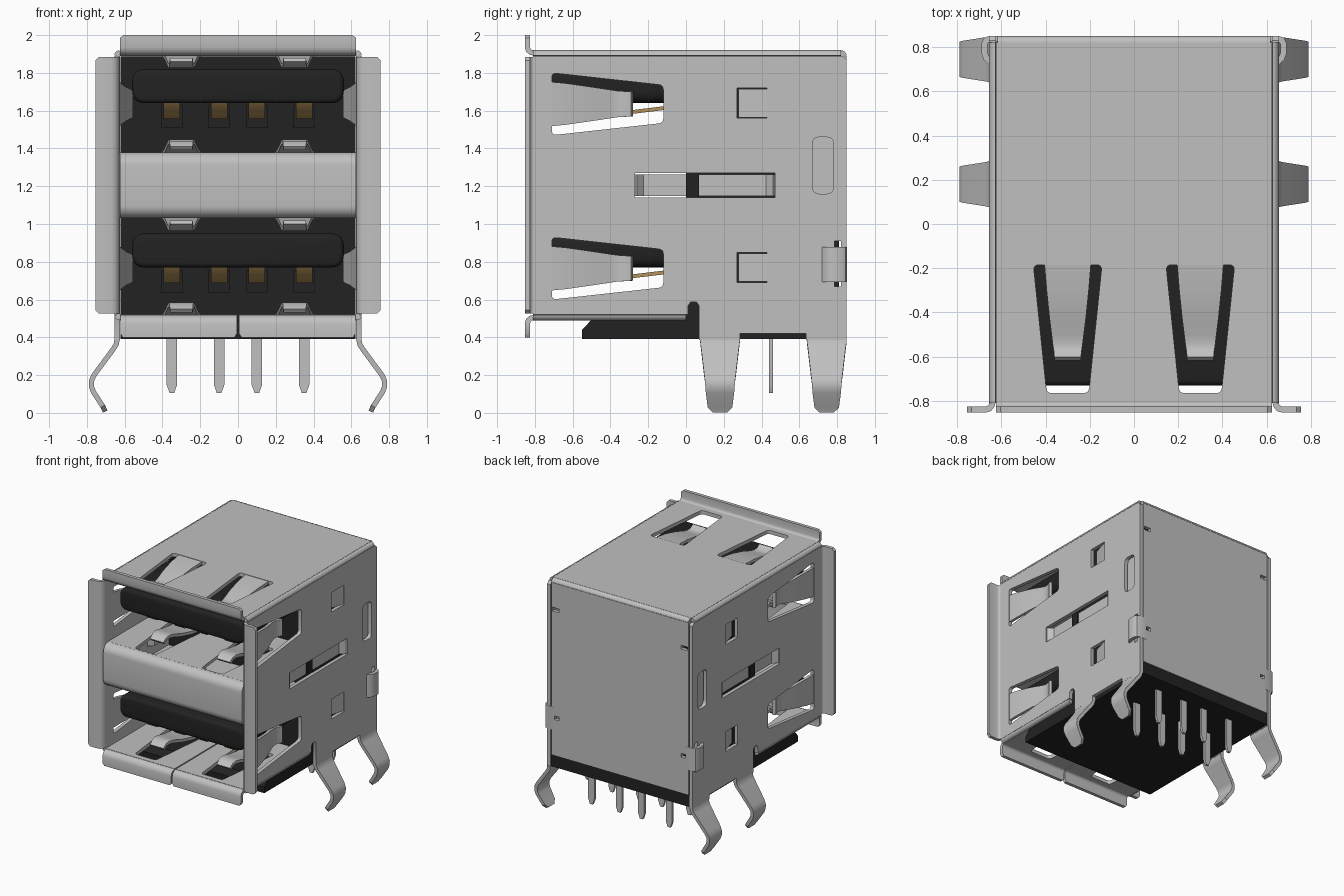
import bpy, bmesh, math
from mathutils import Matrix, Vector

if "Cube" in bpy.data.objects:
    bpy.data.objects.remove(bpy.data.objects["Cube"])


def material(name, rgb):
    m = bpy.data.materials.new(name)
    m.diffuse_color = (*rgb, 1)
    m.use_nodes = True
    m.node_tree.nodes["Principled BSDF"].inputs["Base Color"].default_value = m.diffuse_color
    return m


METAL = material("shell_metal", (0.53, 0.53, 0.53))
BLACK = material("black_plastic", (0.016, 0.016, 0.016))
GOLD = material("contact_gold", (0.45, 0.29, 0.10))

# local (u, v, w) axes of a plate lying across each world axis
AXES = {'X': [(0, 0, 1), (1, 0, 0), (0, 1, 0)],
        'Y': [(1, 0, 0), (0, 0, -1), (0, 1, 0)],
        'Z': [(1, 0, 0), (0, 1, 0), (0, 0, 1)]}


def finish(ob, name, mat):
    """Bake curve or modifiers to a clean mesh object."""
    dg = bpy.context.evaluated_depsgraph_get()
    me = bpy.data.meshes.new_from_object(ob.evaluated_get(dg))
    me.transform(ob.matrix_world)
    bpy.data.objects.remove(ob)
    bm = bmesh.new()
    bm.from_mesh(me)
    bmesh.ops.remove_doubles(bm, verts=bm.verts, dist=0.0002)
    bmesh.ops.recalc_face_normals(bm, faces=bm.faces)
    bm.to_mesh(me)
    bm.free()
    me.materials.clear()
    me.materials.append(mat)
    new = bpy.data.objects.new(name, me)
    bpy.context.collection.objects.link(new)
    bpy.ops.object.select_all(action='DESELECT')
    new.select_set(True)
    bpy.context.view_layer.objects.active = new
    bpy.ops.object.shade_smooth_by_angle(angle=math.radians(35))
    return new


def rounded(pts, r, n=4):
    """Round every corner of a polygon."""
    out = []
    pts = [Vector(p) for p in pts]
    for i, p in enumerate(pts):
        a, b = pts[i - 1] - p, pts[(i + 1) % len(pts)] - p
        a = p + a.normalized() * min(r, a.length * 0.48)
        b = p + b.normalized() * min(r, b.length * 0.48)
        for k in range(n + 1):
            t = k / n
            out.append(a * (1 - t) ** 2 + p * 2 * t * (1 - t) + b * t * t)
    return out


def rect(u0, u1, v0, v1):
    return [(u0, v0), (u1, v0), (u1, v1), (u0, v1)]


def plate(name, axis, at, thick, mat, outline, holes=(), bevel=0.0):
    """Flat sheet with holes, centred at a position along an axis."""
    cu = bpy.data.curves.new(name, 'CURVE')
    cu.dimensions, cu.fill_mode = '2D', 'BOTH'
    cu.extrude = thick / 2 - bevel
    cu.bevel_depth, cu.bevel_resolution = bevel, 2
    for loop in [outline, *holes]:
        s = cu.splines.new('POLY')
        s.points.add(len(loop) - 1)
        for q, p in zip(s.points, loop):
            q.co = (p[0], p[1], 0, 1)
        s.use_cyclic_u = True
    ob = bpy.data.objects.new(name, cu)
    bpy.context.collection.objects.link(ob)
    rot = Matrix(AXES[axis]).to_4x4()
    ob.matrix_world = Matrix.Translation(Vector([at * (a == axis) for a in 'XYZ'])) @ rot
    bpy.context.view_layer.update()
    return finish(ob, name, mat)


def ribbon(name, pts, widths, wdir, mat=METAL, thick=0.027):
    """Bent strip following points, with a width at each point."""
    if not isinstance(widths, (list, tuple)):
        widths = [widths] * len(pts)
    bm, d = bmesh.new(), Vector(wdir)
    rows = [[bm.verts.new(Vector(p) + d * w * s) for s in (-0.5, 0.5)]
            for p, w in zip(pts, widths)]
    for a, b in zip(rows, rows[1:]):
        bm.faces.new((a[0], a[1], b[1], b[0]))
    me = bpy.data.meshes.new(name)
    bm.to_mesh(me)
    bm.free()
    ob = bpy.data.objects.new(name, me)
    bpy.context.collection.objects.link(ob)
    m = ob.modifiers.new("thickness", 'SOLIDIFY')
    m.thickness, m.offset, m.use_even_offset = thick, 0, True
    return finish(ob, name, mat)


def arc(cu, cv, r, a0, a1, n=6):
    return [(cu + r * math.cos(math.radians(a0 + (a1 - a0) * i / n)),
             cv + r * math.sin(math.radians(a0 + (a1 - a0) * i / n))) for i in range(n + 1)]


X, Y, Z = (1, 0, 0), (0, 1, 0), (0, 0, 1)
PORTS = (0.765, 1.635)          # centre height of each port's side spring
PIN_X = (-0.35, -0.10, 0.10, 0.35)


def spring_window(cx):
    return rounded([(cx - .155, -.185), (cx + .155, -.185), (cx + .095, -.765), (cx - .095, -.765)], .025)


def spring(name, cx, z, s):
    """Contact spring cut from a horizontal sheet, bent towards s."""
    prof = [(-.18, 0), (-.3, .012), (-.42, .036), (-.5, .06), (-.545, .068), (-.58, .06), (-.61, .035)]
    ribbon(name, [(cx, y, z + s * h) for y, h in prof],
           [.21, .19, .165, .145, .135, .125, .12], X, thick=.024)


# --- metal shell: top, bottom halves, back ---
plate("shell_top", 'Z', 1.905, .03, METAL, rect(-.625, .625, -.81, .82),
      [spring_window(-.3), spring_window(.3)])
plate("shell_back", 'Y', .835, .03, METAL, rect(-.618, .618, .49, 1.89),
      [rect(min(a, b), max(a, b), z, z + .03) for z in (.78, 1.66)
       for a, b in ((.55, .61), (-.55, -.61))])
ribbon("shell_back_bend", [(0, y, z) for y, z in arc(.82, 1.89, .015, 90, 0)], 1.236, X, thick=.03)
ribbon("top_flange", [(0, -.805, 1.905), (0, -.822, 1.909), (0, -.835, 1.92), (0, -.84, 1.938),
                      (0, -.84, 1.985), (0, -.84, 2.0)], [1.25, 1.25, 1.25, 1.25, 1.25, 1.21], X)

for side, s in (("right", 1), ("left", -1)):
    plate(f"shell_bottom_{side}", 'Z', .505, .03, METAL,
          rect(min(.005 * s, .625 * s), max(.005 * s, .625 * s), -.81, .0), [spring_window(.3 * s)])
    ribbon(f"bottom_flange_{side}", [(.314 * s, y, z) for y, z in
           ((-.805, .505), (-.822, .501), (-.835, .49), (-.84, .472), (-.84, .42), (-.84, .4))],
           [.618, .618, .618, .618, .618, .59], X)
    ribbon(f"side_flange_{side}", [(x * s, y, 1.205) for x, y in
           ((.64, -.805), (.644, -.822), (.655, -.835), (.673, -.84), (.735, -.84), (.755, -.84))],
           [1.36, 1.36, 1.36, 1.36, 1.36, 1.32], Z)
    ribbon(f"top_corner_{side}", [(x * s, .005, z) for x, z in arc(.625, 1.89, .015, 90, 0)],
           1.63, Y, thick=.03)
    ribbon(f"bottom_corner_{side}", [(x * s, -.405, z) for x, z in arc(.625, .52, .015, -90, 0)],
           .81, Y, thick=.03)

    # side wall with all its openings
    holes = [rect(-.27, .47, 1.14, 1.27), rect(.785, .82, .67, .91),
             rounded(rect(.67, .78, 1.16, 1.46), .035)]
    for pz in PORTS:
        holes.append(rounded([(-.71, pz - .165), (-.12, pz - .1), (-.12, pz + .1), (-.71, pz + .165)], .025))
        holes.append(rect(.27, .43, pz - .075, pz + .085))
    wall = [(-.81, .52), (.01, .52), (.01, .565), (.025, .588), (.055, .588), (.07, .565), (.07, .385),
            (.285, .385), (.285, .42), (.635, .42), (.635, .385), (.85, .385), (.85, 1.87), (.83, 1.89),
            (-.81, 1.89)]
    plate(f"side_wall_{side}", 'X', .64 * s, .03, METAL, wall, holes)

    # inward bent strap, inner backing and corner clip
    ribbon(f"side_strap_{side}", [(x * s, y, 1.205) for x, y in
           ((.64, -.27), (.6, -.23), (.6, .43), (.64, .47))], .115, Z)
    plate(f"inner_wing_{side}", 'X', .607 * s, .02, METAL, rect(.62, .8, 1.1, 1.5))
    ribbon(f"corner_clip_{side}", [(x * s, y, .785) for x, y in
           ((.59, .838), (.65, .838), (.668, .832), (.677, .815), (.677, .775), (.668, .75), (.645, .73))],
           .185, Z)

    # springs and detents on the side of each port
    for i, pz in enumerate(PORTS):
        prof = [(-.72, 0), (-.64, .008), (-.5, .035), (-.4, .066), (-.365, .072), (-.325, .066), (-.285, .045)]
        ribbon(f"side_spring_{side}_{i}", [((.64 - d) * s, y, pz) for y, d in prof],
               [.235, .22, .18, .15, .14, .135, .13], Z, thick=.024)
        ribbon(f"side_detent_{side}_{i}", [(.64 * s, .435, pz + .005), (.597 * s, .28, pz + .005)],
               .15, Z, thick=.024)

    # springs above and below each port
    for z, d in ((1.905, -1), (1.367, 1), (1.043, -1), (.505, 1)):
        spring(f"port_spring_{side}_{round(z * 100)}", .3 * s, z, d)

    # mounting legs
    for leg, cy in (("front", .18), ("back", .745)):
        path = [(.64, .39), (.645, .362), (.66, .338), (.762, .2), (.776, .17), (.776, .14),
                (.766, .112), (.716, .035), (.703, .007)]
        ribbon(f"{leg}_leg_{side}", [(x * s, cy, z) for x, z in path],
               [.212, .207, .2, .168, .16, .155, .15, .13, .075], Y)

# --- middle shield between the ports ---
for nm, z in (("top", 1.367), ("bottom", 1.043)):
    plate(f"middle_shield_{nm}", 'Z', z, .025, METAL, rect(-.624, .624, -.78, 0),
          [spring_window(-.3), spring_window(.3)])
ribbon("middle_shield_front", [(0, y, z) for y, z in
       arc(-.775, 1.312, .055, 90, 180) + arc(-.775, 1.098, .055, 180, 270)], 1.248, X, thick=.025)

# --- black housing ---
plate("housing_base", 'X', 0, 1.245, BLACK,
      [(-.55, .39), (.845, .39), (.845, .488), (-.505, .488), (-.55, .44)])
plate("housing_block", 'X', 0, 1.14, BLACK, rect(.06, .81, .48, 1.885))
plate("housing_front_wall", 'Y', .035, .07, BLACK, rect(-.622, .622, .48, 1.888),
      [rect(x - .055, x + .055, pz - .125, pz - .01) for x in PIN_X for pz in PORTS])

# --- tongues with contacts, one per port ---
for i, pz in enumerate(PORTS):
    tongue = rounded([(-.535, pz + .03), (.535, pz + .03), (.535, pz + .16), (-.535, pz + .16)], .04)
    plate(f"tongue_{i}", 'Y', -.355, .75, BLACK, tongue, bevel=.025)
    for k, x in enumerate(PIN_X):
        prof = [(.03, -.005), (-.12, -.022), (-.45, -.062), (-.55, -.068), (-.6, -.055), (-.66, .012)]
        ribbon(f"contact_{i}_{k}", [(x, y, pz + h) for y, h in prof], .088, X, GOLD, .02)

# --- solder pins in two rows ---
for r, y in enumerate((.45, .71)):
    for k, x in enumerate(PIN_X):
        plate(f"solder_pin_{r}_{k}", 'Y', y, .02, METAL,
              [(x - .028, .42), (x - .028, .15), (x - .012, .105),
               (x + .012, .105), (x + .028, .15), (x + .028, .42)])
